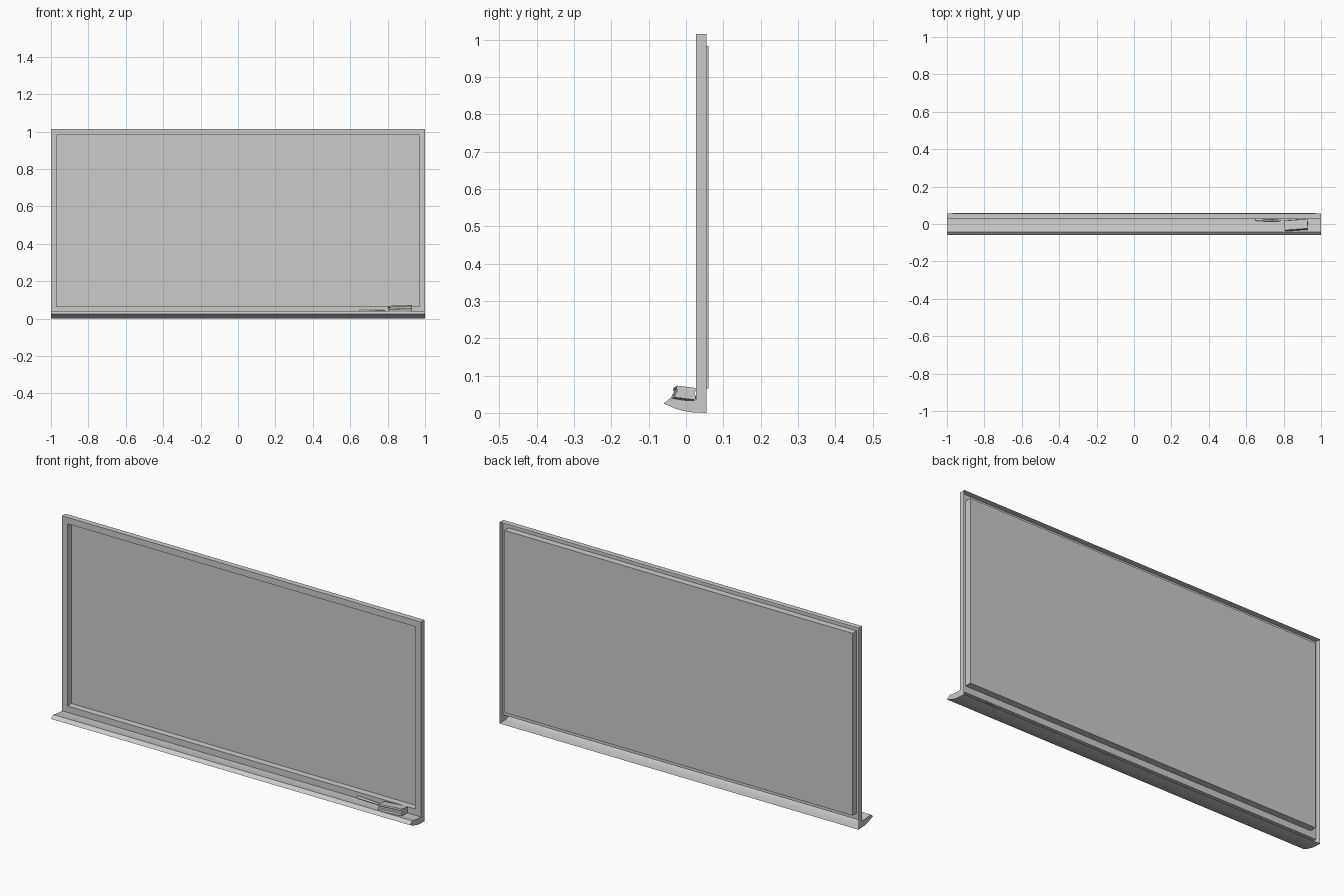
import bpy, bmesh, math
from mathutils import Matrix, Vector

if "Cube" in bpy.data.objects:
    bpy.data.objects.remove(bpy.data.objects["Cube"])

def finish(name, bm, smooth=None):
    bmesh.ops.recalc_face_normals(bm, faces=bm.faces)
    me = bpy.data.meshes.new(name)
    bm.to_mesh(me)
    bm.free()
    ob = bpy.data.objects.new(name, me)
    bpy.context.collection.objects.link(ob)
    if smooth:
        bpy.ops.object.select_all(action='DESELECT')
        bpy.context.view_layer.objects.active = ob
        ob.select_set(True)
        bpy.ops.object.shade_smooth_by_angle(angle=math.radians(smooth))
    return ob

def rect(bm, hx, y, z0, z1):
    return [bm.verts.new((x, y, z)) for x, z in ((-hx, z0), (hx, z0), (hx, z1), (-hx, z1))]

def bridge(bm, a, b, sides=(0, 1, 2, 3)):
    for i in sides:
        j = (i + 1) % 4
        bm.faces.new((a[i], a[j], b[j], b[i]))

def extrude_profile(bm, profile, x0, x1, closed=True):
    a = [bm.verts.new((x0, y, z)) for y, z in profile]
    b = [bm.verts.new((x1, y, z)) for y, z in profile]
    n = len(profile)
    for i in range(n if closed else n - 1):
        j = (i + 1) % n
        bm.faces.new((a[i], a[j], b[j], b[i]))
    bm.faces.new(a)
    bm.faces.new(b)

# Frame shell, open behind, with the recessed board set into it
bm = bmesh.new()
outer_back = rect(bm, 1.0, 0.055, 0.033, 1.015)
outer_front = rect(bm, 1.0, 0.027, 0.033, 1.015)
inner_front = rect(bm, 0.97, 0.027, 0.065, 0.983)
bridge(bm, outer_back, outer_front, (1, 2, 3))
bridge(bm, outer_front, inner_front)
finish("frame", bm)

bm = bmesh.new()
lip = rect(bm, 0.97, 0.027, 0.065, 0.983)
back = rect(bm, 0.97, 0.06, 0.065, 0.983)
bridge(bm, lip, back)
bm.faces.new(back)
finish("board", bm)

# Tray with curved underside, hollow and open at the back
tray = [(0.055, 0.0), (0.03, 0.001), (0.01, 0.002), (-0.01, 0.006), (-0.03, 0.012),
        (-0.06, 0.025), (-0.042, 0.04), (-0.02, 0.036), (0.005, 0.033), (0.027, 0.033), (0.055, 0.033)]
bm = bmesh.new()
extrude_profile(bm, tray, -1.0, 1.0, closed=False)
# remove the hidden shelf behind the frame face
bm.faces.ensure_lookup_table()
hidden = [f for f in bm.faces if len(f.verts) == 4 and f.calc_center_median().y > 0.035
          and f.calc_center_median().z > 0.03]
bmesh.ops.delete(bm, geom=hidden, context='FACES')
finish("tray", bm, 25)

# Eraser: felt pad under a grooved handle
pose = (Matrix.Translation((0.868, -0.007, 0.036)) @ Matrix.Rotation(math.radians(4), 4, 'Z')
        @ Matrix.Rotation(math.radians(-2), 4, 'Y') @ Matrix.Rotation(math.radians(-7), 4, 'X'))
felt = [(-0.028, 0.0), (0.028, 0.0), (0.028, 0.008), (-0.028, 0.008)]
half = [(0.028, 0.008), (0.028, 0.011), (0.024, 0.015), (0.024, 0.021),
        (0.027, 0.026), (0.025, 0.032)]
handle = half + [(-y, z) for y, z in reversed(half)]
for name, prof in (("eraser_felt", felt), ("eraser_handle", handle)):
    bm = bmesh.new()
    extrude_profile(bm, prof, -0.062, 0.062)
    bm.transform(pose)
    finish(name, bm)

# Chalk stick
a, b = Vector((0.65, 0.022, 0.041)), Vector((0.782, 0.017, 0.041))
bm = bmesh.new()
bmesh.ops.create_cone(bm, cap_ends=True, segments=12, radius1=0.006, radius2=0.005, depth=(b - a).length)
bm.transform(Matrix.Translation((a + b) / 2) @ (b - a).to_track_quat('Z', 'Y').to_matrix().to_4x4())
finish("chalk", bm, 40)
